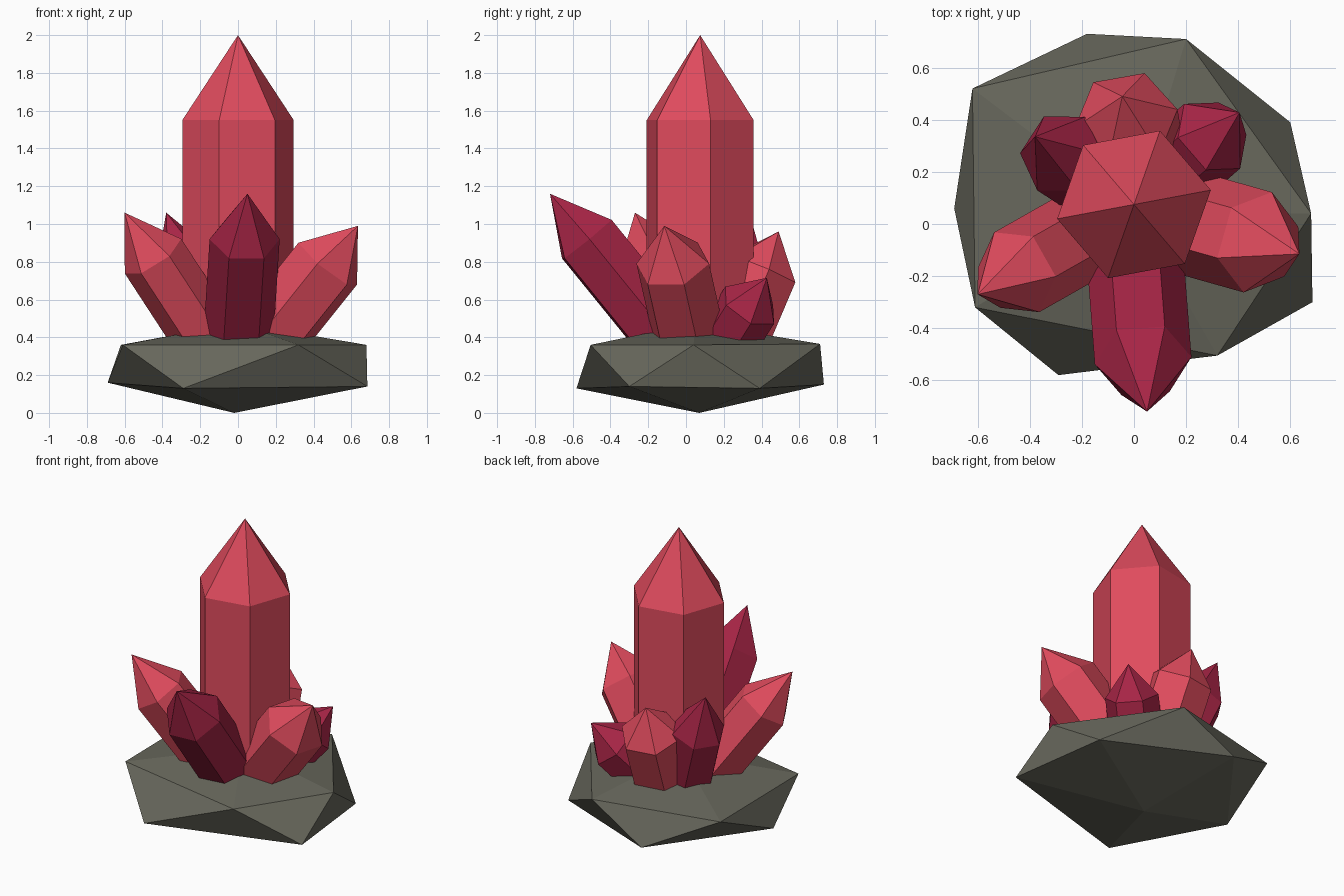
import bpy, bmesh, math
from mathutils import Vector

cube = bpy.data.objects.get("Cube")
if cube:
    bpy.data.objects.remove(cube, do_unlink=True)


def make_material(name, color):
    mat = bpy.data.materials.new(name)
    mat.use_nodes = True
    mat.diffuse_color = (*color, 1)
    bsdf = next(n for n in mat.node_tree.nodes if n.type == 'BSDF_PRINCIPLED')
    bsdf.inputs["Base Color"].default_value = (*color, 1)
    bsdf.inputs["Roughness"].default_value = 0.7
    return mat


RED = make_material("bright red crystal", (0.74, 0.07, 0.11))
CRIMSON = make_material("dark crimson crystal", (0.39, 0.018, 0.061))
STONE = make_material("grey stone", (0.136, 0.136, 0.107))


def finish(name, bm, mat):
    bmesh.ops.recalc_face_normals(bm, faces=bm.faces)
    mesh = bpy.data.meshes.new(name)
    bm.to_mesh(mesh)
    bm.free()
    mesh.materials.append(mat)
    obj = bpy.data.objects.new(name, mesh)
    bpy.context.collection.objects.link(obj)
    return obj


def crystal(name, shoulder, tip, radius, mat, twist=0.0, root_z=0.25):
    """Six-sided prism along the line from the rock through shoulder to tip."""
    shoulder, tip = Vector(shoulder), Vector(tip)
    axis = (tip - shoulder).normalized()
    root = shoulder - axis * ((shoulder.z - root_z) / axis.z)
    # level sideways direction, so a flat side faces down the lean
    side = Vector((axis.y, -axis.x, 0))
    side = side.normalized() if side.length > 0.01 else Vector((1, 0, 0))
    up = axis.cross(side)
    bm = bmesh.new()

    def ring(center):
        angles = [math.radians(twist + 60 * i) for i in range(6)]
        return [bm.verts.new(center + radius * (side * math.cos(a) + up * math.sin(a)))
                for a in angles]

    low, high = ring(root), ring(shoulder)
    point = bm.verts.new(tip)
    bm.faces.new(low)
    for i in range(6):
        j = (i + 1) % 6
        bm.faces.new((low[i], low[j], high[j], high[i]))
        bm.faces.new((high[i], high[j], point))
    return finish(name, bm, mat)


# Rock base: an irregular flattened twenty-sided stone
bm = bmesh.new()
lower = [bm.verts.new(p) for p in (
    (0.685, -0.30, 0.14), (0.60, 0.39, 0.13), (-0.18, 0.73, 0.15),
    (-0.69, 0.06, 0.16), (-0.29, -0.58, 0.13))]
upper = [bm.verts.new(p) for p in (
    (0.68, 0.04, 0.36), (0.20, 0.71, 0.365), (-0.62, 0.52, 0.36),
    (-0.61, -0.32, 0.36), (0.32, -0.505, 0.36))]
bottom = bm.verts.new((-0.02, 0.07, 0))
top = bm.verts.new((0, 0.05, 0.475))
for i in range(5):
    j = (i + 1) % 5
    bm.faces.new((bottom, lower[j], lower[i]))
    bm.faces.new((lower[i], lower[j], upper[i]))
    bm.faces.new((lower[j], upper[j], upper[i]))
    bm.faces.new((top, upper[i], upper[j]))
finish("rock_base", bm, STONE)

# Tall central crystal
crystal("main_crystal", (0, 0.075, 1.55), (0, 0.075, 2), 0.30, RED, twist=10.6)

# Leaning bright crystals
crystal("left_crystal", (0.475, -0.07, 0.79), (0.635, -0.115, 0.99), 0.20, RED)
crystal("right_crystal", (-0.45, -0.185, 0.83), (-0.60, -0.27, 1.06), 0.176, RED)
crystal("back_crystal", (-0.03, 0.405, 0.76), (-0.045, 0.49, 0.96), 0.20, RED)

# Leaning dark crystals
crystal("front_dark_crystal", (0.035, -0.525, 0.92), (0.05, -0.72, 1.16), 0.186, CRIMSON)
crystal("back_right_dark_crystal", (-0.28, 0.27, 0.79), (-0.38, 0.335, 1.06), 0.168, CRIMSON)
crystal("back_left_dark_crystal", (0.30, 0.337, 0.57), (0.405, 0.428, 0.715), 0.164, CRIMSON)
